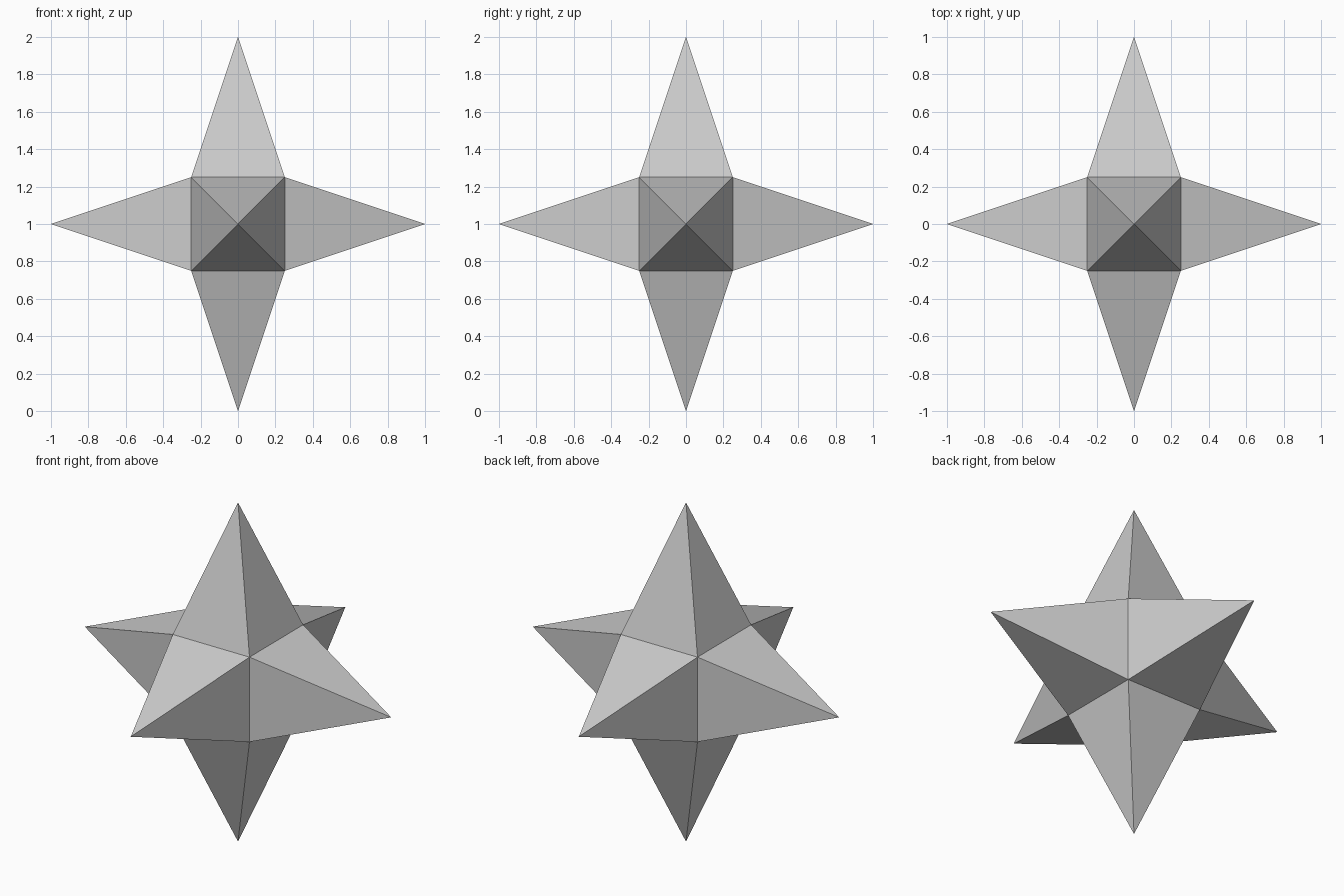
import bpy, bmesh
from mathutils import Vector

if "Cube" in bpy.data.objects:
    bpy.data.objects.remove(bpy.data.objects["Cube"])

CENTRE = Vector((0, 0, 1))
CORE = 0.5    # edge length of the hidden cube
REACH = 1.0   # distance from centre to each spike tip

# Cube core with every face poked out into a four-sided spike
bm = bmesh.new()
bmesh.ops.create_cube(bm, size=CORE)
tips = bmesh.ops.poke(bm, faces=bm.faces[:])["verts"]
for v in tips:
    v.co = v.co.normalized() * REACH
bmesh.ops.translate(bm, verts=bm.verts[:], vec=CENTRE)
bmesh.ops.recalc_face_normals(bm, faces=bm.faces[:])

mesh = bpy.data.meshes.new("six_pointed_star")
bm.to_mesh(mesh)
bm.free()
star = bpy.data.objects.new("six_pointed_star", mesh)
bpy.context.collection.objects.link(star)
